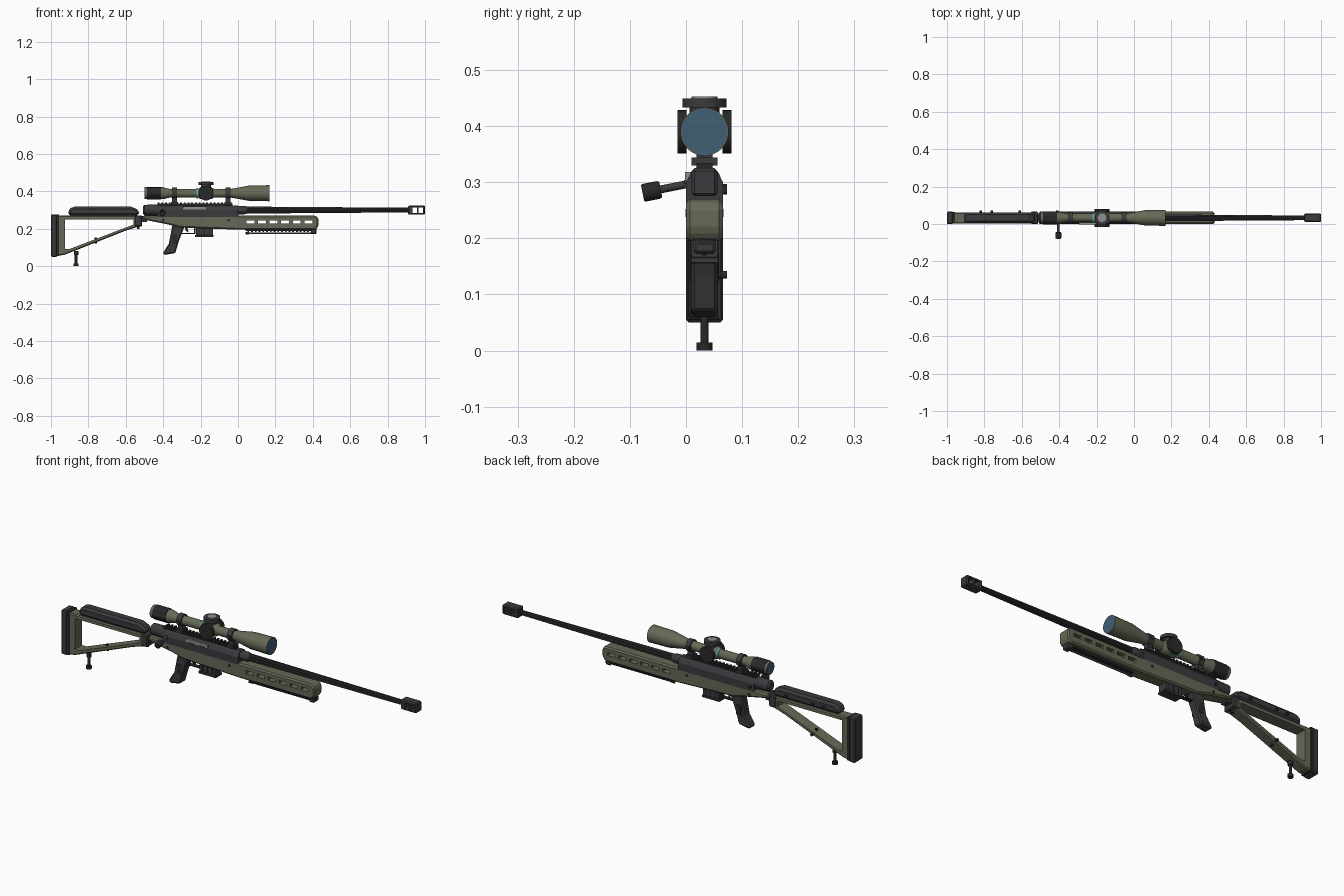
import bpy, bmesh, math
from mathutils import Matrix, Vector

if "Cube" in bpy.data.objects:
    bpy.data.objects.remove(bpy.data.objects["Cube"])

# Shared dimensions
HALF = 0.033          # half width, also the offset of the centre plane
BELLY, DECK = 0.2, 0.27
BORE, SIGHT = 0.3, 0.39
TUBE, BELL, EYE = 0.023, 0.043, 0.032
PIN, KNOB, TRIM = 0.007, 0.014, 0.005
FRONT, SIDE, UP = Vector((1, 0, 0)), Vector((0, 1, 0)), Vector((0, 0, 1))


def material(name, red, green, blue):
    mat = bpy.data.materials.new(name)
    mat.use_nodes = True
    mat.diffuse_color = (red, green, blue, 1)
    mat.node_tree.nodes["Principled BSDF"].inputs["Base Color"].default_value = mat.diffuse_color
    return mat


OLIVE = material("olive", 0.135, 0.14, 0.093)
DARK = material("dark grey", 0.043, 0.042, 0.048)
BLACK = material("black", 0.022, 0.022, 0.024)
STEEL = material("steel", 0.28, 0.28, 0.29)
GLASS = material("blue glass", 0.05, 0.115, 0.175)
TEAL = material("teal", 0.08, 0.45, 0.42)


def finish(name, mesh_data, mat, bevel=0, smooth=False):
    bmesh.ops.recalc_face_normals(mesh_data, faces=mesh_data.faces)
    mesh = bpy.data.meshes.new(name)
    mesh_data.to_mesh(mesh)
    mesh_data.free()
    mesh.materials.append(mat)
    part = bpy.data.objects.new(name, mesh)
    bpy.context.collection.objects.link(part)
    if bevel:
        modifier = part.modifiers.new("bevel", "BEVEL")
        modifier.width, modifier.segments, modifier.limit_method = bevel, 1, "ANGLE"
    if smooth:
        bpy.ops.object.select_all(action="DESELECT")
        part.select_set(True)
        bpy.context.view_layer.objects.active = part
        bpy.ops.object.shade_smooth_by_angle(angle=math.radians(35))
    return part


def extrude(name, mat, points, along, bevel=0):
    """Prism from an outline of 3D points."""
    mesh_data = bmesh.new()
    face = mesh_data.faces.new([mesh_data.verts.new(point) for point in points])
    result = bmesh.ops.extrude_face_region(mesh_data, geom=[face])
    moved = [item for item in result["geom"] if isinstance(item, bmesh.types.BMVert)]
    bmesh.ops.translate(mesh_data, verts=moved, vec=along)
    return finish(name, mesh_data, mat, bevel)


def plate(name, mat, outline, half=HALF, bevel=0):
    """Side outline in x, z given an equal width each side of the centre plane."""
    points = [(x, HALF - half, z) for x, z in outline]
    return extrude(name, mat, points, SIDE * half * 2, bevel)


def steps(first, count, pitch):
    return [first + i * pitch for i in range(count)]


def blocks(name, mat, starts, length, floor, height, half=HALF, shift=0, bevel=0):
    """One box at each start along x."""
    mesh_data = bmesh.new()
    for start in starts:
        place = Matrix.Translation((start + length / 2, HALF + shift, floor + height / 2))
        size = Matrix.Diagonal((length, half * 2, height, 1))
        bmesh.ops.create_cube(mesh_data, size=1, matrix=place @ size)
    return finish(name, mesh_data, mat, bevel)


def turned(name, mat, start, axis, profile, sides=24, flute=0):
    """Profile of (distance, radius) turned round an axis; flute sinks alternate pairs of edges."""
    mesh_data = bmesh.new()
    turn = axis.to_track_quat("Z", "Y")
    origin = Vector(start) + SIDE * HALF
    rings = []
    for distance, radius in profile:
        ring = []
        for i in range(sides):
            angle = math.tau * i / sides
            reach = radius * (1 - flute * (i // 2 % 2))
            offset = Vector((reach * math.cos(angle), reach * math.sin(angle), distance))
            ring.append(mesh_data.verts.new(origin + turn @ offset))
        rings.append(ring)
    for near, far in zip(rings, rings[1:]):
        for i in range(sides):
            mesh_data.faces.new((near[i - 1], near[i], far[i], far[i - 1]))
    mesh_data.faces.new(rings[0])
    mesh_data.faces.new(rings[-1])
    return finish(name, mesh_data, mat, smooth=not flute)


def rod(name, mat, start, axis, length, radius, flute=0):
    return turned(name, mat, start, axis, [(0, radius), (length, radius)], flute=flute)


def cut(part, cutter):
    modifier = part.modifiers.new("cut", "BOOLEAN")
    modifier.operation, modifier.object, modifier.solver = "DIFFERENCE", cutter, "EXACT"
    graph = bpy.context.evaluated_depsgraph_get()
    graph.update()
    mesh = bpy.data.meshes.new_from_object(part.evaluated_get(graph))
    part.modifiers.clear()
    part.data = mesh
    bpy.data.objects.remove(cutter)


# Shoulder stock with open triangle
heel, toe, hinge = -0.97, 0.055, -0.52
stock = plate("stock_frame", OLIVE, [(heel, DECK), (hinge, DECK), (hinge, 0.215), (-0.6, 0.19),
                                     (-0.93, 0.06), (heel, toe)], half=0.029, bevel=TRIM)
cut(stock, plate("stock_cutter", OLIVE, [(-0.925, 0.25), (-0.56, 0.25), (-0.56, 0.222),
                                         (-0.9, 0.092), (-0.925, 0.092)], half=1))
blocks("butt_pad", DARK, [-1], length=0.033, floor=0.05, height=0.227, bevel=TRIM)
blocks("butt_plate", BLACK, [heel], length=PIN * 2, floor=toe, height=0.22, half=0.031)
plate("cheek_rest", DARK, [(-0.907, DECK), (-0.907, BORE), (-0.885, 0.318), (-0.57, 0.318),
                           (-0.53, BORE), (-0.53, DECK)], half=0.028, bevel=0.011)
for x in (-0.82, -0.76, -0.61):
    rod("cheek_bolt", BLACK, (x, HALF - PIN, 0.29), SIDE, length=KNOB, radius=PIN)
blocks("stock_hinge", DARK, [hinge - HALF], length=0.04, floor=0.212, height=0.06, bevel=TRIM)
blocks("hinge_tongue", DARK, [hinge], length=HALF, floor=0.235, height=HALF, half=0.02)
rod("hinge_pin", BLACK, (hinge - KNOB, 0, BELLY), UP, length=DECK - BELLY, radius=PIN)
rod("sling_stud", BLACK, (-0.76, HALF - PIN, 0.135), SIDE, length=KNOB, radius=PIN)
rod("sling_boss", BLACK, (-0.76, 0, 0.12), UP, length=HALF, radius=PIN)

# Rear support under the stock
support = Vector((-0.866, 0, 0))
rod("support_foot", BLACK, support, UP, length=KNOB, radius=KNOB)
rod("support_stem", BLACK, support, UP, length=0.08, radius=PIN)
rod("support_knob", BLACK, support + UP * 0.06, UP, length=0.02, radius=KNOB - 0.002)

# Chassis and slotted fore-end
nose = 0.43
chassis = plate("chassis", OLIVE, [(-0.51, DECK), (nose - KNOB, DECK), (nose, DECK - KNOB),
                                   (nose, BELLY + KNOB), (nose - KNOB, BELLY - TRIM), (0, BELLY - TRIM),
                                   (-0.31, 0.207), (-0.37, 0.222), (-0.51, 0.25)], bevel=PIN)
cut(chassis, blocks("slot_cutter", OLIVE, steps(0.045, 6, 0.062), length=0.042, floor=0.229,
                    height=0.016, half=1))
for x in (-0.4, -0.05):
    rod("chassis_bolt", BLACK, (x, -HALF - 0.001, 0.245), SIDE, length=HALF * 2 + 0.002, radius=PIN)

# Lower rail and folded leg
blocks("lower_rail", BLACK, [0.04], length=0.38, floor=0.188, height=0.01, half=0.012)
blocks("lower_rail_teeth", BLACK, steps(0.05, 18, 0.02), length=0.01, floor=0.182, height=0.01, half=0.016)
rod("folded_leg", DARK, (0.04, 0, 0.176), FRONT, length=0.37, radius=TRIM)
rod("leg_foot", BLACK, (0.04, 0, 0.176), FRONT, length=0.02, radius=PIN)
blocks("leg_mount", DARK, [0.39], length=0.03, floor=0.172, height=0.03, half=0.02, bevel=TRIM)

# Receiver: half section mirrored across the centre plane
rear = -0.43
section = [(HALF, DECK - PIN), (HALF, BORE), (TUBE, 0.318), (KNOB, 0.325)]
section += [(-side, z) for side, z in reversed(section)]
extrude("receiver", DARK, [(rear, HALF + side, z) for side, z in section], FRONT * -rear)
turned("bolt_shroud", DARK, (-0.507, 0, BORE), FRONT, [(0, 0.02), (PIN, 0.028), (0.08, 0.03)])
blocks("ejection_port", STEEL, [-0.295], length=0.125, floor=0.302, height=0.016, half=TRIM, shift=-0.03)
blocks("port_latch", DARK, [-0.28, -0.22], length=0.03, floor=0.297, height=PIN, half=PIN, shift=-0.03)
rod("bolt_release", BLACK, (-0.41, HALF, 0.285), SIDE, length=PIN, radius=PIN)
blocks("top_rail", BLACK, [rear], length=0.4, floor=0.32, height=KNOB, half=KNOB)
blocks("top_rail_teeth", BLACK, steps(rear, 20, 0.02), length=0.01, floor=0.33, height=0.01, half=0.019)
arm = Vector((0, -1, -0.2))
rod("bolt_arm", DARK, (-0.404, -KNOB, BORE), arm, length=0.07, radius=PIN)
turned("bolt_knob", BLACK, (-0.404, -0.078, 0.287), arm,
       [(0, KNOB), (TRIM, 0.016), (0.03, 0.016), (HALF, KNOB)])

# Fluted barrel and vented muzzle brake
turned("barrel", DARK, (0, 0, BORE), FRONT, [(0, 0.019), (0.92, 0.0125)], sides=32, flute=0.22)
turned("barrel_shank", DARK, (0, 0, BORE), FRONT, [(0, TUBE), (HALF, TUBE), (0.05, 0.018)])
brake = blocks("muzzle_brake", DARK, [0.91], length=0.09, floor=BORE - 0.025, height=0.05, half=TUBE, bevel=TRIM)
cut(brake, blocks("vent_cutter", DARK, steps(0.933, 2, HALF), length=TUBE, floor=BORE - KNOB - 0.002,
                  height=0.03, half=1))
rod("muzzle_bore", BLACK, (0.99, 0, BORE), FRONT, length=0.01, radius=PIN)

# Grip, trigger and magazine
plate("pistol_grip", DARK, [(-0.35, 0.222), (-0.285, 0.215), (-0.318, 0.13), (-0.335, 0.07),
                            (-0.395, 0.06), (-0.402, 0.07), (-0.37, 0.12)], half=0.024, bevel=PIN)
blocks("grip_panels", BLACK, [-0.35], length=0.025, floor=0.12, height=0.05, half=0.026)
blocks("trigger_guard", BLACK, [-0.3], length=0.07, floor=0.172, height=TRIM, half=0.01)
blocks("guard_post", BLACK, [-0.235], length=PIN, floor=0.172, height=0.04, half=0.01)
plate("trigger", BLACK, [(-0.285, 0.21), (-0.272, 0.21), (-0.264, 0.18), (-0.28, 0.19)], half=TRIM)
blocks("magazine", DARK, [-0.225], length=0.09, floor=0.16, height=0.05, half=TUBE)
blocks("magazine_base", DARK, [-0.23], length=0.1, floor=0.155, height=0.012, half=0.026, bevel=0.002)
blocks("magazine_ribs", BLACK, steps(-0.212, 3, 0.028), length=PIN, floor=0.17, height=HALF, half=0.025)

# Scope body, lenses and eyepiece
scope = Vector((-0.5, 0, SIGHT))
turned("scope_tube", OLIVE, scope, FRONT, [(0, EYE), (0.1, EYE), (0.135, TUBE), (0.46, TUBE),
                                           (0.56, BELL - 0.002), (0.668, BELL)], sides=32)
rod("objective_lens", GLASS, scope + FRONT * 0.667, FRONT, length=0.002, radius=BELL - 0.002)
rod("eyepiece_lens", GLASS, scope - FRONT * 0.001, FRONT, length=TRIM, radius=EYE - TRIM)
rod("eyepiece_ring", BLACK, scope + FRONT * KNOB, FRONT, length=0.075, radius=0.035, flute=0.06)

# Scope turrets
turret = Vector((-0.171, 0, SIGHT))
rod("teal_ring", TEAL, turret - FRONT * 0.05, FRONT, length=PIN, radius=EYE - TRIM)
turned("turret_housing", OLIVE, turret - FRONT * BELL, FRONT,
       [(0, TUBE), (KNOB, EYE), (BELL * 2 - KNOB, EYE), (BELL * 2, TUBE)])
for name, out, mat in (("right", -SIDE, BLACK), ("left", SIDE, BLACK), ("top", UP, DARK)):
    lift = BELL if out == UP else EYE
    rod(name + "_turret_neck", mat, turret, out, length=lift, radius=0.027)
    rod(name + "_turret", mat, turret + out * lift, out, length=0.016, radius=0.039)
rod("turret_cap", STEEL, turret + UP * (BELL + 0.016), UP, length=0.004, radius=TUBE)

# Scope rings and mounts
for name, x in (("rear", -0.352), ("front", -0.066)):
    blocks(name + "_ring_mount", DARK, [x], length=0.026, floor=HALF * 10, height=BELL, half=KNOB)
    blocks(name + "_ring_base", DARK, [x - TRIM], length=0.036, floor=HALF * 10, height=KNOB, half=TUBE)
    blocks(name + "_ring_clamp", DARK, [x + TRIM], length=0.016, floor=SIGHT - TRIM, height=0.01)
    rod(name + "_scope_ring", DARK, (x, 0, SIGHT), FRONT, length=0.026, radius=0.03)
